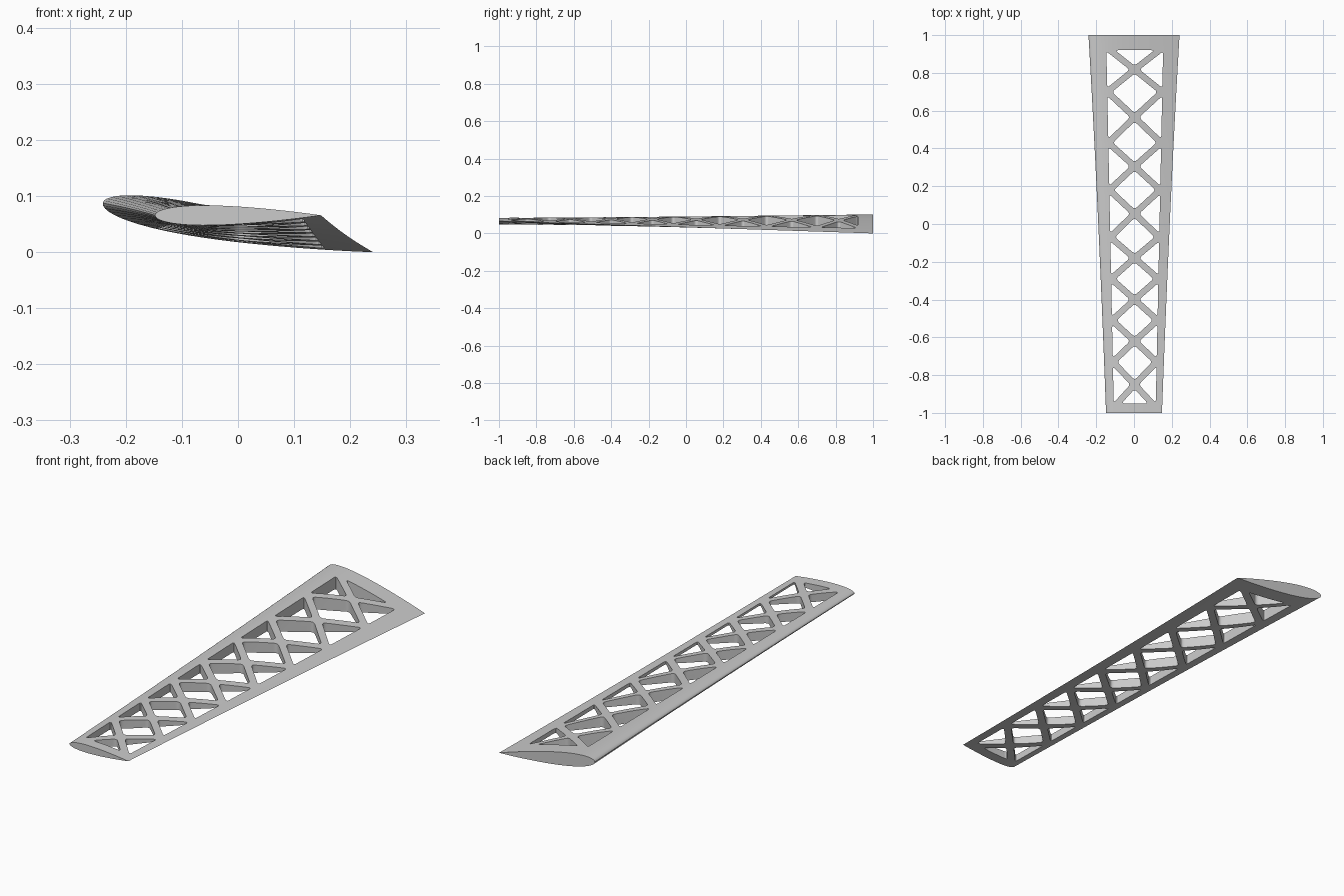
import bpy, bmesh, math
from mathutils import Vector

if "Cube" in bpy.data.objects:
    bpy.data.objects.remove(bpy.data.objects["Cube"], do_unlink=True)

TIP_CHORD, ROOT_CHORD = 0.296, 0.49
ROOT_TWIST = math.radians(10.3)
PIVOT_Z = 0.0655
SECTIONS, STEPS = 24, 28
BAR = 0.0165            # half width of a lattice bar


def half_thickness(u):
    """Symmetric section, 12 percent thick with a closed trailing edge."""
    return 0.6 * (0.2969 * math.sqrt(u) - 0.126 * u - 0.3516 * u**2
                  + 0.2843 * u**3 - 0.1036 * u**4)


def section_outline():
    us = [0.5 - 0.5 * math.cos(math.pi * i / STEPS) for i in range(STEPS + 1)]
    upper = [(u, half_thickness(u)) for u in reversed(us)]
    lower = [(u, -half_thickness(u)) for u in us[1:-1]]
    return upper + lower


# Wing body: tapered, twisted loft about the quarter chord
def build_wing():
    bm = bmesh.new()
    rings = []
    for k in range(SECTIONS + 1):
        t = k / SECTIONS
        chord = TIP_CHORD * (ROOT_CHORD / TIP_CHORD) ** t
        twist = math.asin(t * ROOT_CHORD * math.sin(ROOT_TWIST) / chord)
        cs, sn = math.cos(twist), math.sin(twist)
        ring = []
        for u, v in section_outline():
            x = chord * ((u - 0.5) * cs + v * sn)
            z = PIVOT_Z + chord * (v * cs - (u - 0.25) * sn)
            ring.append(bm.verts.new((x, 2 * t - 1, z)))
        rings.append(ring)
    n = len(rings[0])
    for a, b in zip(rings, rings[1:]):
        for i in range(n):
            j = (i + 1) % n
            bm.faces.new((a[i], a[j], b[j], b[i]))
    bm.faces.new(rings[0])
    bm.faces.new(rings[-1])
    return finish(bm, "wing_lattice")


def finish(bm, name):
    bmesh.ops.recalc_face_normals(bm, faces=bm.faces)
    mesh = bpy.data.meshes.new(name)
    bm.to_mesh(mesh)
    bm.free()
    obj = bpy.data.objects.new(name, mesh)
    bpy.context.collection.objects.link(obj)
    return obj


def rounded_inset(points, offsets, trim=0.017):
    """Inset each edge of a counter-clockwise polygon, then round its corners."""
    n = len(points)
    dirs = [(points[(i + 1) % n] - points[i]).normalized() for i in range(n)]
    corners = []
    for i in range(n):
        a, b = dirs[i - 1], dirs[i]
        cross = a.x * b.y - a.y * b.x
        corners.append(points[i] + (b * offsets[i - 1] - a * offsets[i]) / cross)
    outline = []
    for i, c in enumerate(corners):
        p, q = c - dirs[i - 1] * trim, c + dirs[i] * trim
        for s in range(6):
            t = s / 5
            outline.append(p * (1 - t)**2 + c * (2 * t * (1 - t)) + q * t**2)
    return outline


# Lattice openings: nodes on both rims, crossings midway between them
def lattice_holes():
    nodes = [-0.97, -0.73, -0.51, -0.29, -0.07, 0.18, 0.43, 0.70, 0.935]

    def rim(side, y):
        return Vector((0.004 + side * (0.131 + 0.0207 * y), y))

    left = [rim(-1, y) for y in nodes]
    right = [rim(1, y) for y in nodes]
    mids = [Vector((0.003, (a + b) / 2)) for a, b in zip(nodes, nodes[1:])]
    holes = []
    for i, c in enumerate(mids):
        holes.append(rounded_inset([c, right[i], right[i + 1]], [BAR, 0, BAR]))
        holes.append(rounded_inset([c, left[i + 1], left[i]], [BAR, 0, BAR]))
        if i:
            holes.append(rounded_inset([mids[i - 1], right[i], c, left[i]], [BAR] * 4))
    holes.append(rounded_inset([left[0], right[0], mids[0]], [0.02, BAR, BAR]))
    holes.append(rounded_inset([mids[-1], right[-1], left[-1]], [BAR, 0.015, BAR]))
    return holes


def build_cutter():
    bm = bmesh.new()
    for outline in lattice_holes():
        low = [bm.verts.new((p.x, p.y, -0.1)) for p in outline]
        high = [bm.verts.new((p.x, p.y, 0.25)) for p in outline]
        n = len(outline)
        bm.faces.new(low[::-1])
        bm.faces.new(high)
        for i in range(n):
            j = (i + 1) % n
            bm.faces.new((low[i], low[j], high[j], high[i]))
    cutter = finish(bm, "lattice_cutter")
    cutter.hide_render = True
    return cutter


wing = build_wing()
cutter = build_cutter()

# Cut the openings straight through the body
cut = wing.modifiers.new("openings", "BOOLEAN")
cut.operation = "DIFFERENCE"
cut.solver = "EXACT"
cut.object = cutter
bpy.ops.object.select_all(action="DESELECT")
wing.select_set(True)
bpy.context.view_layer.objects.active = wing
bpy.ops.object.modifier_apply(modifier=cut.name)
bpy.data.objects.remove(cutter, do_unlink=True)

# Single grey finish
grey = bpy.data.materials.new("light_grey")
grey.use_nodes = True
colour = (0.6, 0.6, 0.6, 1)
grey.diffuse_color = colour
grey.node_tree.nodes["Principled BSDF"].inputs["Base Color"].default_value = colour
wing.data.materials.clear()
wing.data.materials.append(grey)
bpy.ops.object.shade_smooth_by_angle(angle=math.radians(30))
